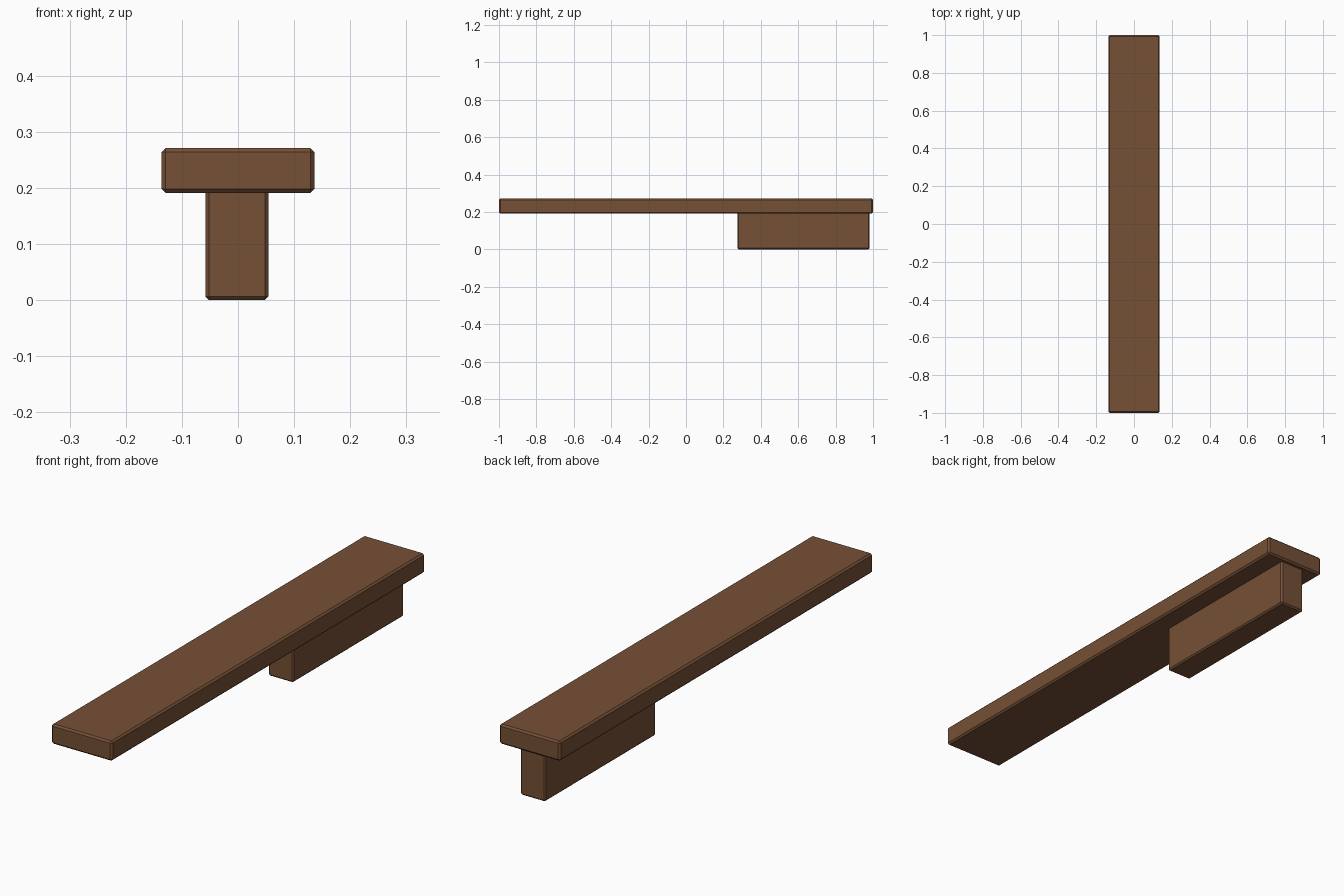
import bpy, bmesh
from mathutils import Vector

if "Cube" in bpy.data.objects:
    bpy.data.objects.remove(bpy.data.objects["Cube"])

wood = bpy.data.materials.new("brown_wood")
wood.diffuse_color = (0.18, 0.08, 0.036, 1)
wood.use_nodes = True
wood.node_tree.nodes["Principled BSDF"].inputs["Base Color"].default_value = wood.diffuse_color


def chamfered_box(name, lo, hi, bevel):
    """Box between two corners with flat chamfered edges."""
    lo, hi = Vector(lo), Vector(hi)
    bm = bmesh.new()
    bmesh.ops.create_cube(bm, size=1)
    for v in bm.verts:
        v.co = (lo + hi) / 2 + v.co * (hi - lo)
    bmesh.ops.bevel(bm, geom=bm.edges[:], offset=bevel, segments=1,
                    affect='EDGES', profile=0.5)
    mesh = bpy.data.meshes.new(name)
    bm.to_mesh(mesh)
    bm.free()
    mesh.materials.append(wood)
    obj = bpy.data.objects.new(name, mesh)
    bpy.context.collection.objects.link(obj)
    return obj


# Long flat plank
chamfered_box("plank", (-0.136, -1.0, 0.191), (0.136, 1.0, 0.271), 0.007)
# Support block under the rear end, seated slightly into the plank
chamfered_box("support_block", (-0.058, 0.275, 0.0), (0.054, 0.982, 0.198), 0.006)
